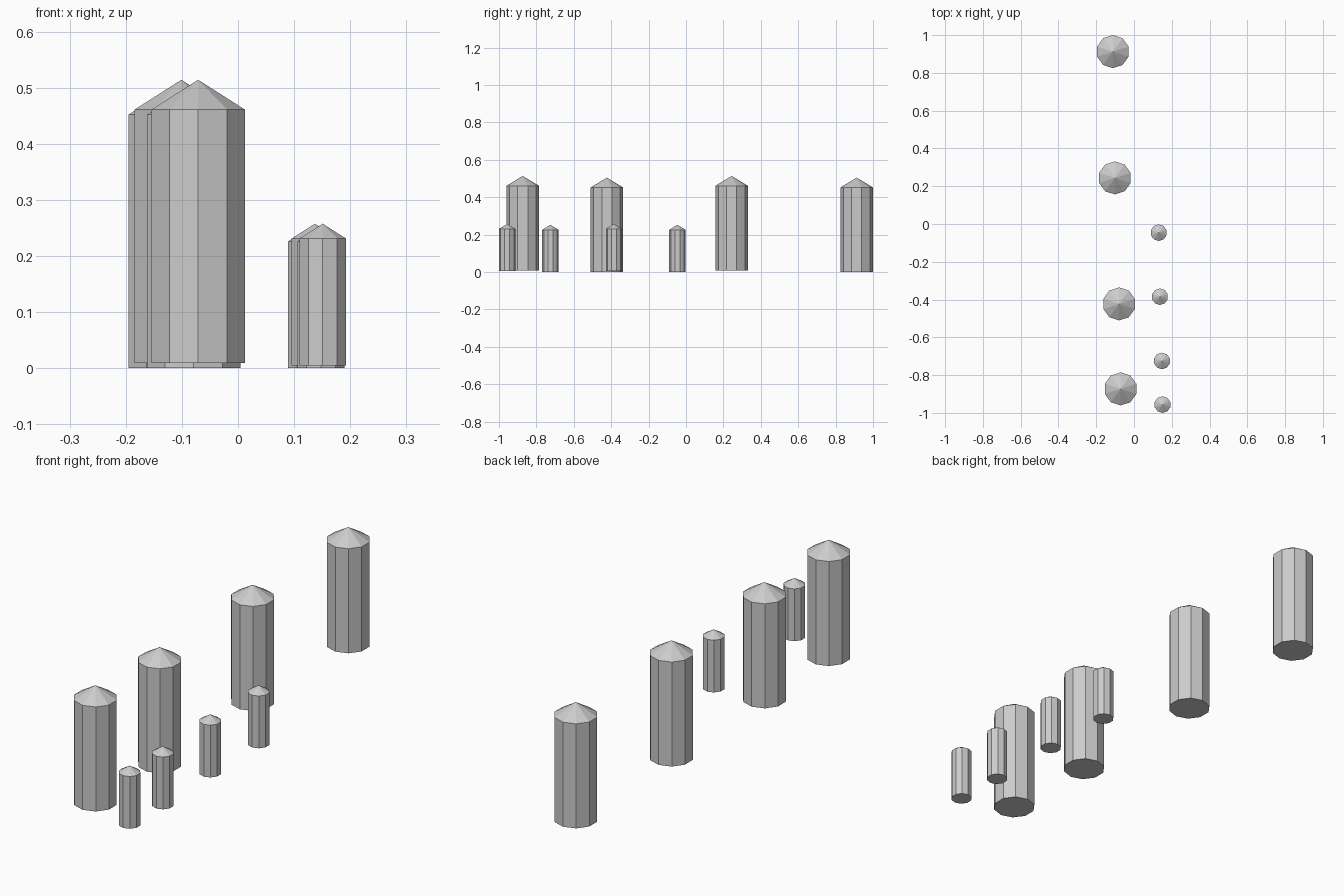
import bpy, bmesh, math

if "Cube" in bpy.data.objects:
    bpy.data.objects.remove(bpy.data.objects["Cube"])

SIDES = 10


def make_post(name, x, y, z, scale):
    """Ten-sided post with a flat base and a low pointed cap."""
    r, shoulder, tip = 0.0875 * scale, 0.452 * scale, 0.505 * scale
    bm = bmesh.new()
    angles = [math.pi / 2 + 2 * math.pi * i / SIDES for i in range(SIDES)]
    base = [bm.verts.new((r * math.cos(a), r * math.sin(a), 0)) for a in angles]
    top = [bm.verts.new((r * math.cos(a), r * math.sin(a), shoulder)) for a in angles]
    apex = bm.verts.new((0, 0, tip))
    bm.faces.new(base[::-1])
    for i in range(SIDES):
        j = (i + 1) % SIDES
        bm.faces.new((base[i], base[j], top[j], top[i]))
        bm.faces.new((top[i], top[j], apex))
    mesh = bpy.data.meshes.new(name)
    bm.to_mesh(mesh)
    bm.free()
    obj = bpy.data.objects.new(name, mesh)
    obj.location = (x, y, z)
    bpy.context.collection.objects.link(obj)


# Row of tall posts, back to front
tall = [(-0.112, 0.9125, 0), (-0.101, 0.244, 0.009),
        (-0.079, -0.423, 0), (-0.071, -0.873, 0.009)]
for i, p in enumerate(tall):
    make_post(f"tall_post_{i + 1}", *p, 1.0)

# Row of half-size posts, back to front
short = [(0.131, -0.046, 0), (0.137, -0.385, 0.005),
         (0.148, -0.725, 0), (0.151, -0.956, 0.005)]
for i, p in enumerate(short):
    make_post(f"short_post_{i + 1}", *p, 0.5)
